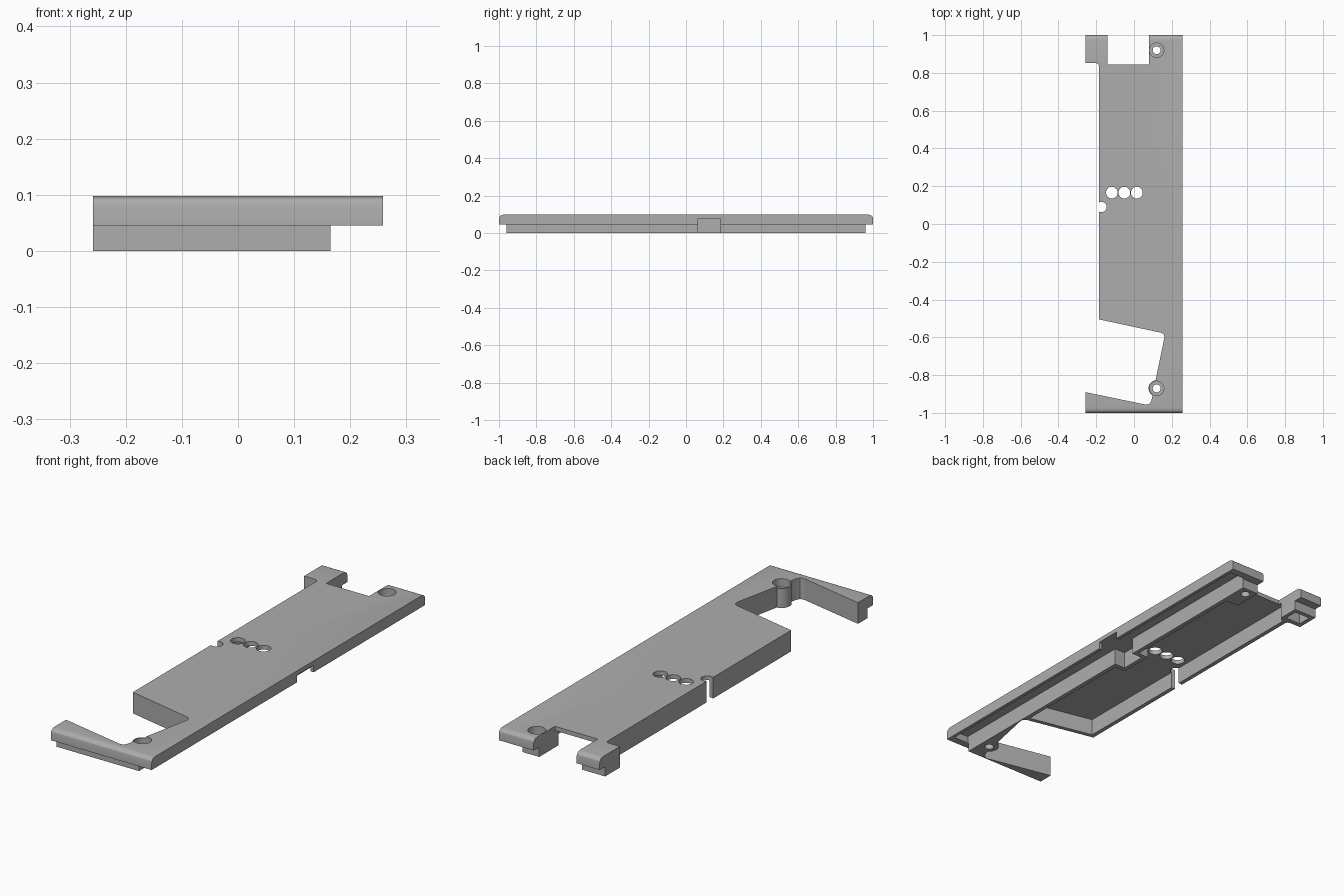
import bpy, bmesh, math
from mathutils import Matrix

cube = bpy.data.objects.get("Cube")
if cube:
    bpy.data.objects.remove(cube)

grey = bpy.data.materials.new("plain_grey")
grey.use_nodes = True
COLOR = (0.42, 0.42, 0.42, 1)
grey.diffuse_color = COLOR
grey.node_tree.nodes["Principled BSDF"].inputs["Base Color"].default_value = COLOR

TOP, LEDGE, CEILING = 0.098, 0.045, 0.078


def make(name, bm):
    bmesh.ops.recalc_face_normals(bm, faces=bm.faces)
    mesh = bpy.data.meshes.new(name)
    bm.to_mesh(mesh)
    bm.free()
    mesh.materials.append(grey)
    obj = bpy.data.objects.new(name, mesh)
    bpy.context.collection.objects.link(obj)
    return obj


def prism(name, points, low, high, along_x=False):
    """Extrude an outline upward, or a (y, z) profile along x."""
    bm = bmesh.new()
    place = (lambda a, b: (low, a, b)) if along_x else (lambda a, b: (a, b, low))
    face = bm.faces.new([bm.verts.new(place(a, b)) for a, b in points])
    ext = bmesh.ops.extrude_face_region(bm, geom=[face])
    verts = [g for g in ext["geom"] if isinstance(g, bmesh.types.BMVert)]
    shift = (high - low, 0, 0) if along_x else (0, 0, high - low)
    bmesh.ops.translate(bm, verts=verts, vec=shift)
    return make(name, bm)


def box(name, x0, x1, y0, y1, z0, z1):
    return prism(name, [(x0, y0), (x1, y0), (x1, y1), (x0, y1)], z0, z1)


def cylinder(name, x, y, radius, z0, z1):
    bm = bmesh.new()
    bmesh.ops.create_cone(bm, cap_ends=True, segments=32, radius1=radius, radius2=radius,
                          depth=z1 - z0, matrix=Matrix.Translation((x, y, (z0 + z1) / 2)))
    return make(name, bm)


def combine(target, tool, operation="DIFFERENCE"):
    """Apply a boolean and discard its tool."""
    bpy.context.view_layer.objects.active = target
    mod = target.modifiers.new("shape", "BOOLEAN")
    mod.operation, mod.solver, mod.object = operation, "EXACT", tool
    bpy.ops.object.modifier_apply(modifier=mod.name)
    bpy.data.objects.remove(tool)


# Plate outline: rear notch and clip, front angled cutout and arm
outline = [(-0.258, -1.05), (0.258, -1.05), (0.258, 1.05), (0.08, 1.05), (0.08, 0.845),
           (-0.14, 0.845), (-0.14, 1.05), (-0.258, 1.05), (-0.258, 0.852), (-0.2, 0.852),
           (-0.189, 0.847), (-0.185, 0.835), (-0.185, -0.505), (0.145, -0.576),
           (0.157, -0.584), (0.161, -0.6), (0.092, -0.935), (0.083, -0.952),
           (0.066, -0.957), (-0.258, -0.89)]
cover = prism("cover_plate", outline, 0, TOP)

# Side profile: stepped ends with rounded upper edges
half = [(0.96, -0.01), (0.96, LEDGE), (1, LEDGE)]
half += [(0.975 + 0.025 * math.cos(a), CEILING + 0.02 * math.sin(a))
         for a in (i * math.pi / 8 for i in range(5))]
profile = half + [(-y, z) for y, z in reversed(half)]
combine(cover, prism("end_profile", profile, -0.5, 0.5, True), "INTERSECT")

# Underside: side ledge, long channel, main pocket and clip pocket
combine(cover, box("ledge_cut", 0.165, 0.4, -1.1, 1.1, -0.1, LEDGE))
combine(cover, box("channel_cut", 0.165, 0.243, -0.965, 0.965, -0.1, CEILING))
pocket = [(-0.165, -0.489), (0.145, -0.556), (0.145, 0.82), (0.08, 0.82), (0.08, 0.9),
          (-0.14, 0.9), (-0.14, 0.86), (-0.165, 0.84)]
combine(cover, prism("pocket_cut", pocket, -0.1, CEILING))
combine(cover, box("clip_pocket_cut", -0.238, -0.158, 0.875, 0.94, -0.1, CEILING))

# Latch recess through the side, with its own wall inside the pocket
combine(cover, box("latch_wall", 0.09, 0.16, 0.045, 0.205, 0, 0.085), "UNION")
combine(cover, box("latch_cut", 0.11, 0.4, 0.065, 0.185, -0.1, CEILING))

# Screw bosses with counterbored holes
combine(cover, cylinder("front_boss", 0.12, -0.87, 0.043, 0, 0.09), "UNION")
for y in (-0.87, 0.92):
    combine(cover, cylinder("counterbore", 0.12, y, 0.038, 0.06, 0.2))
    combine(cover, cylinder("screw_hole", 0.12, y, 0.021, -0.1, 0.2))

# Row of through holes and the side finger slot
for x in (-0.117, -0.051, 0.015):
    combine(cover, cylinder("round_hole", x, 0.166, 0.031, -0.1, 0.2))
combine(cover, cylinder("side_slot", -0.172, 0.09, 0.027, -0.1, 0.2))

bpy.ops.object.select_all(action="DESELECT")
cover.select_set(True)
bpy.context.view_layer.objects.active = cover
bpy.ops.object.shade_smooth_by_angle(angle=math.radians(20))
